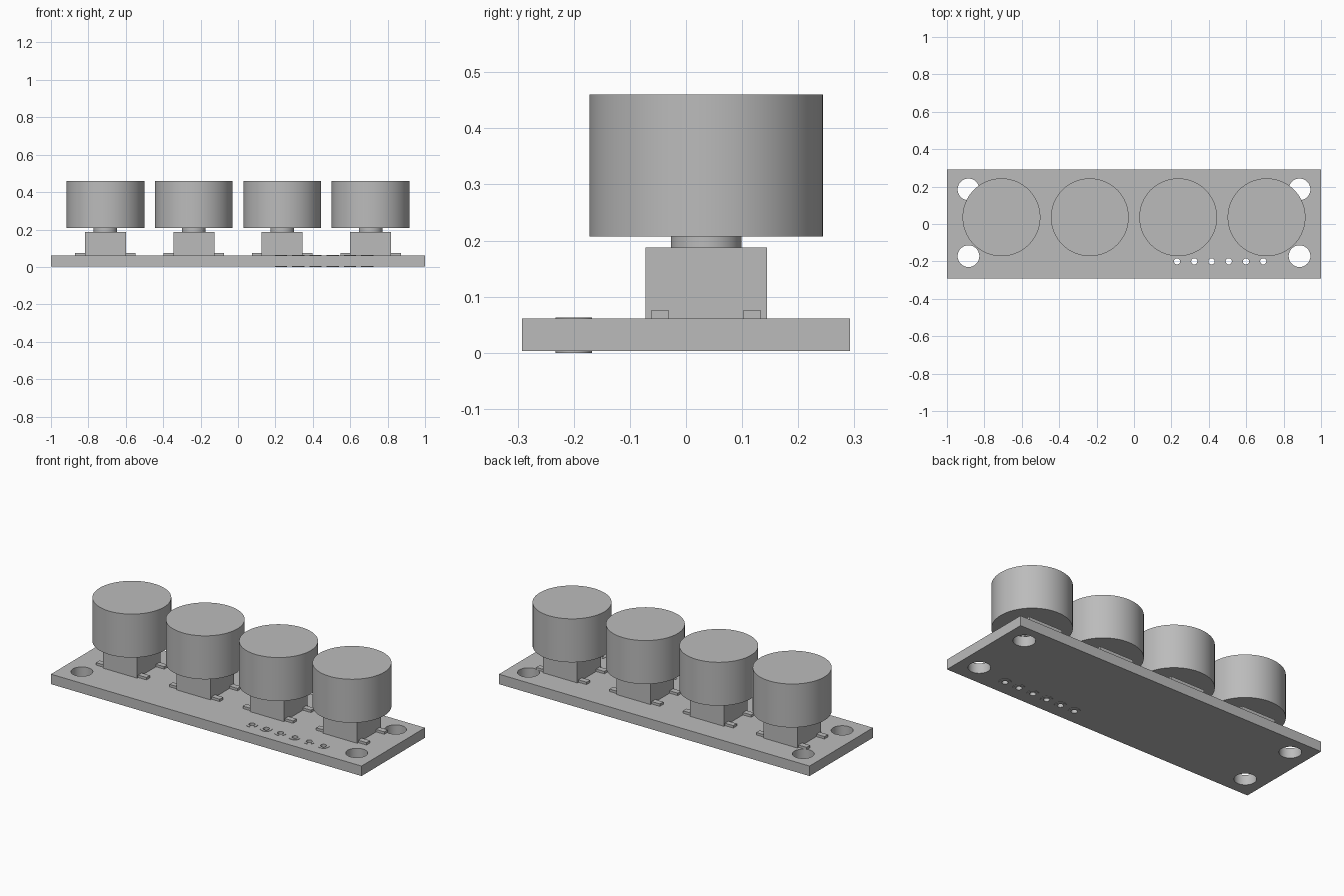
import bpy, bmesh, math
from mathutils import Matrix

if "Cube" in bpy.data.objects:
    bpy.data.objects.remove(bpy.data.objects["Cube"], do_unlink=True)

grey = bpy.data.materials.new("plain grey")
grey.use_nodes = True
colour = (0.5, 0.5, 0.5, 1)
grey.diffuse_color = colour
grey.node_tree.nodes["Principled BSDF"].inputs["Base Color"].default_value = colour


def finish(name, bm):
    """Turn a bmesh into an object with the shared material."""
    mesh = bpy.data.meshes.new(name)
    bm.to_mesh(mesh)
    bm.free()
    mesh.materials.append(grey)
    obj = bpy.data.objects.new(name, mesh)
    bpy.context.collection.objects.link(obj)
    return obj


def box(bm, x, y, z0, z1, width, depth):
    m = Matrix.Translation((x, y, (z0 + z1) / 2)) @ Matrix.Diagonal((width, depth, z1 - z0, 1))
    bmesh.ops.create_cube(bm, size=1, matrix=m)


def cylinder(bm, x, y, z0, z1, radius, sides=64):
    bmesh.ops.create_cone(bm, cap_ends=True, segments=sides, radius1=radius, radius2=radius,
                          depth=z1 - z0, matrix=Matrix.Translation((x, y, (z0 + z1) / 2)))


def smooth(obj):
    bpy.ops.object.select_all(action="DESELECT")
    obj.select_set(True)
    bpy.context.view_layer.objects.active = obj
    bpy.ops.object.shade_smooth_by_angle(angle=math.radians(30))


def ring(bm, x, y, z0, z1, inner, outer, sides=32):
    """Flat washer: spin a rectangular section around the hole axis."""
    section = [bm.verts.new((x + r, y, z)) for r, z in
               ((inner, z0), (outer, z0), (outer, z1), (inner, z1))]
    edges = [bm.edges.new((section[i], section[(i + 1) % 4])) for i in range(4)]
    bmesh.ops.spin(bm, geom=section + edges, cent=(x, y, 0), axis=(0, 0, 1),
                   angle=math.tau, steps=sides, use_merge=True)


BOTTOM, TOP = 0.003, 0.061
pins = [(0.23 + 0.0922 * i, -0.2) for i in range(6)]
corners = [(x, y) for x in (-0.885, 0.885) for y in (-0.172, 0.185)]

# Circuit board with mounting and pin holes
bm = bmesh.new()
box(bm, 0, 0, BOTTOM, TOP, 2, 0.584)
board = finish("board", bm)

bm = bmesh.new()
for x, y in corners:
    cylinder(bm, x, y, -0.1, 0.2, 0.058, 48)
for x, y in pins:
    cylinder(bm, x, y, -0.1, 0.2, 0.0165, 32)
drill = finish("hole_cutter", bm)
drill.hide_render = True

cut = board.modifiers.new("holes", "BOOLEAN")
cut.operation = "DIFFERENCE"
cut.solver = "EXACT"
cut.object = drill
bpy.context.view_layer.objects.active = board
bpy.ops.object.modifier_apply(modifier=cut.name)
bpy.data.objects.remove(drill, do_unlink=True)
smooth(board)

# Thin solder pads on both faces of the board
bm = bmesh.new()
for x, y in pins:
    ring(bm, x, y, TOP, TOP + 0.002, 0.0165, 0.0325)
    ring(bm, x, y, 0, BOTTOM, 0.0165, 0.0325)
bmesh.ops.recalc_face_normals(bm, faces=bm.faces)
smooth(finish("solder_pads", bm))

# Four push buttons: body, legs, stem and round cap
for i in range(4):
    x, y = 0.4725 * (i - 1.5), 0.036
    n = str(i + 1)

    bm = bmesh.new()
    box(bm, x, y, TOP, 0.188, 0.219, 0.217)
    finish("button_body_" + n, bm)

    bm = bmesh.new()
    for side in (-1, 1):
        for row in (-1, 1):
            box(bm, x + side * 0.135, y + row * 0.082, TOP, 0.075, 0.054, 0.032)
    finish("button_legs_" + n, bm)

    bm = bmesh.new()
    cylinder(bm, x, y, 0.188, 0.207, 0.063)
    smooth(finish("button_stem_" + n, bm))

    bm = bmesh.new()
    cylinder(bm, x, y, 0.207, 0.46, 0.208, 96)
    smooth(finish("button_cap_" + n, bm))
